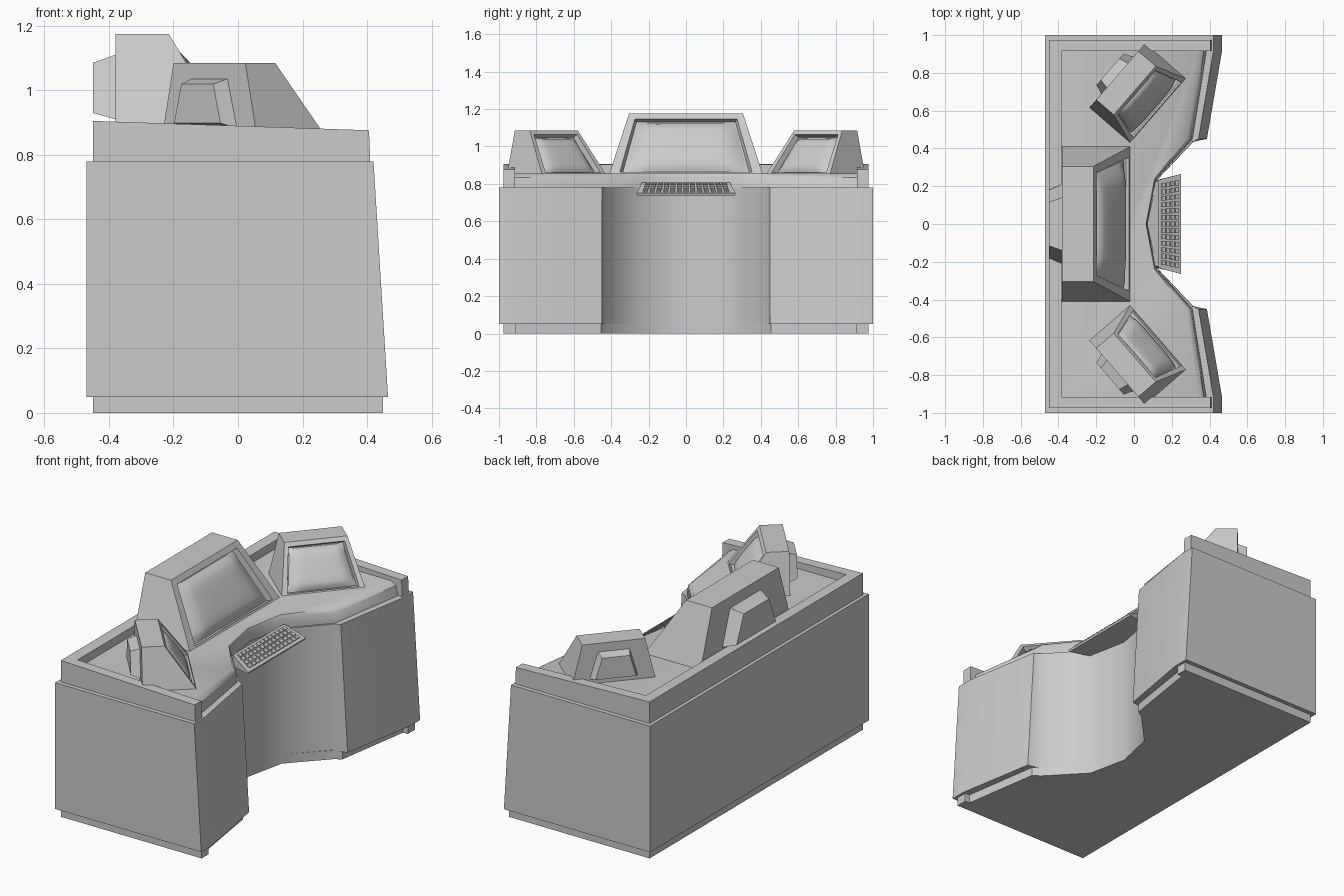
import bpy, bmesh
from math import atan2, cos, sin, radians
from mathutils import Vector, Matrix

if "Cube" in bpy.data.objects:
    bpy.data.objects.remove(bpy.data.objects["Cube"])


def finish(name, bm, smooth=None):
    bmesh.ops.recalc_face_normals(bm, faces=bm.faces[:])
    me = bpy.data.meshes.new(name)
    bm.to_mesh(me)
    bm.free()
    ob = bpy.data.objects.new(name, me)
    bpy.context.collection.objects.link(ob)
    if smooth:
        bpy.ops.object.select_all(action='DESELECT')
        ob.select_set(True)
        bpy.context.view_layer.objects.active = ob
        bpy.ops.object.shade_smooth_by_angle(angle=radians(smooth))
    return ob


def add_loft(bm, rings, mat=Matrix()):
    """Skin closed rings of 3D points and cap both ends."""
    vs = [[bm.verts.new(mat @ Vector(p)) for p in r] for r in rings]
    n = len(vs[0])
    for a, b in zip(vs, vs[1:]):
        for i in range(n):
            j = (i + 1) % n
            bm.faces.new((a[i], a[j], b[j], b[i]))
    bm.faces.new(vs[0][::-1])
    bm.faces.new(vs[-1])


def loft(name, rings, smooth=None, mat=Matrix()):
    bm = bmesh.new()
    add_loft(bm, rings, mat)
    return finish(name, bm, smooth)


def plan(half, z):
    """Mirror a half outline (y >= 0) across y = 0 at height z."""
    full = half + [(x, -y) for x, y in reversed(half) if y > 0]
    return [(x, y, z) for x, y in full]


# Plinth, with the front set back between the feet
loft("plinth", [plan([(-.45, .975), (.45, .975), (.45, .91), (.42, .91), (.35, .455),
                      (.31, .43), (.12, .23), (.07, 0)], z) for z in (0, .052)], 40)

# Desk body with sloping wings and a curved knee recess
recess = [(.31, .435), (.12, .23), (.07, 0)]
loft("desk_body", [
    plan([(-.47, 1), (.465, 1), (.465, .91), (.386, .45)] + recess, .05),
    plan([(-.47, 1), (.42, 1), (.42, .91), (.342, .45)] + recess, .78)], 40)

# Raised rim around the back and ends, falling slightly to the front
rim = [(-.45, .975), (.41, .975), (.41, .915), (-.385, .915)]
low = plan(rim, .775)
loft("desk_rim", [low, [(x if x < 0 else x - .004, y, .905 - .029 * (x + .45) / .86)
                        for x, y, z in low]])

# Worktop with a rolled front edge
loft("worktop", [
    plan([(-.39, .92), (.385, .92), (.31, .45), (.115, .23), (.068, 0)], .775),
    plan([(-.39, .92), (.37, .92), (.302, .45), (.115, .232), (.068, 0)], .835),
    plan([(-.39, .92), (.34, .92), (.28, .45), (.108, .238), (.064, 0)], .855)], 40)


def monitor(name, origin, angle, w, wt, d, dt, h, back, drop):
    """Wedge monitor; local x faces the user, front bottom edge at the origin."""
    m = Matrix.Translation(origin) @ Matrix.Rotation(angle, 4, 'Z')
    fb, ft = Vector((0, 0, 0)), Vector((-d + dt, 0, h))
    normal = Vector((h, 0, d - dt)).normalized()

    def face_pt(s, t, depth=0.0, k=1.0):
        p = fb.lerp(ft, t) + normal * depth
        p.y = s * k * (w + (wt - w) * t)
        return p

    # Casing: closed back, with a recessed front opening
    bm = bmesh.new()
    corners = [(-1, 0), (1, 0), (1, 1), (-1, 1)]
    t0, t1, k = .035, .91, .87
    opening = [(s, t1 if t else t0) for s, t in corners]
    add_loft(bm, [
        [(-d, -w, 0), (-d, w, 0), (-d, wt, h), (-d, -wt, h)],
        [face_pt(s, t) for s, t in corners],
        [face_pt(s, t, 0, k) for s, t in opening],
        [face_pt(s, t, -.03, k - .03) for s, t in opening]], m)
    finish(name + "_casing", bm)

    # Bulging glass screen
    bm = bmesh.new()
    n = 12
    grid = []
    for i in range(n + 1):
        a = -1 + 2 * i / n
        row = []
        for j in range(n + 1):
            b = -1 + 2 * j / n
            bulge = ((1 - a ** 4) * (1 - b ** 4)) ** .5
            t = t0 + .01 + (t1 - t0 - .03) * (b + 1) / 2
            row.append(bm.verts.new(m @ face_pt(a, t, -.028 + drop * bulge, k - .05)))
        grid.append(row)
    for i in range(n):
        for j in range(n):
            bm.faces.new((grid[i][j], grid[i + 1][j], grid[i + 1][j + 1], grid[i][j + 1]))
    finish(name + "_screen", bm, 50)

    # Tapered housing on the back
    rings = []
    for x, yb, yt, zb, zt in back:
        rings.append([(x, -yb, zb), (x, yb, zb), (x, yt, zt), (x, -yt, zt)])
    loft(name + "_back_housing", rings, None, m)


monitor("centre_monitor", (-.02, 0, .853), 0, .41, .305, .36, .165, .322,
        [(-.355, .21, .14, .057, .257), (-.36, .21, .14, .057, .257),
         (-.43, .18, .115, .077, .232)], .04)
for side, label in ((1, "left"), (-1, "right")):
    monitor(label + "_monitor", (.127, side * .6, .853), -side * radians(40.9),
            .225, .17, .285, .122, .232,
            [(-.28, .13, .085, .03, .182), (-.285, .13, .085, .03, .182),
             (-.335, .11, .075, .045, .167)], .033)

# Keyboard: sloping tray reaching back to the recess wall
loft("keyboard_tray", [
    [(.07, -.22, .75), (.07, .22, .75), (.13, .225, .808), (.13, -.225, .808)],
    [(.13, -.235, .745), (.13, .235, .745), (.135, .235, .808), (.135, -.235, .808)],
    [(.245, -.262, .738), (.245, .262, .738), (.25, .265, .75), (.25, -.265, .75)]])

# Keys in rows, tilted with the tray
tilt = atan2(.058, .115)
bm = bmesh.new()
for r in range(4):
    f = .16 + .21 * r
    c = Vector((.135 + .115 * f, 0, .808 - .058 * f))
    half = .2 + .022 * f
    for i in range(13):
        y = -half + 2 * half * i / 12
        mat = (Matrix.Translation((c.x + .003 * sin(tilt), y, c.z + .003 * cos(tilt)))
               @ Matrix.Rotation(tilt, 4, 'Y') @ Matrix.Diagonal((.019, .025, .01, 1)))
        bmesh.ops.create_cube(bm, size=1, matrix=mat)
finish("keyboard_keys", bm)
